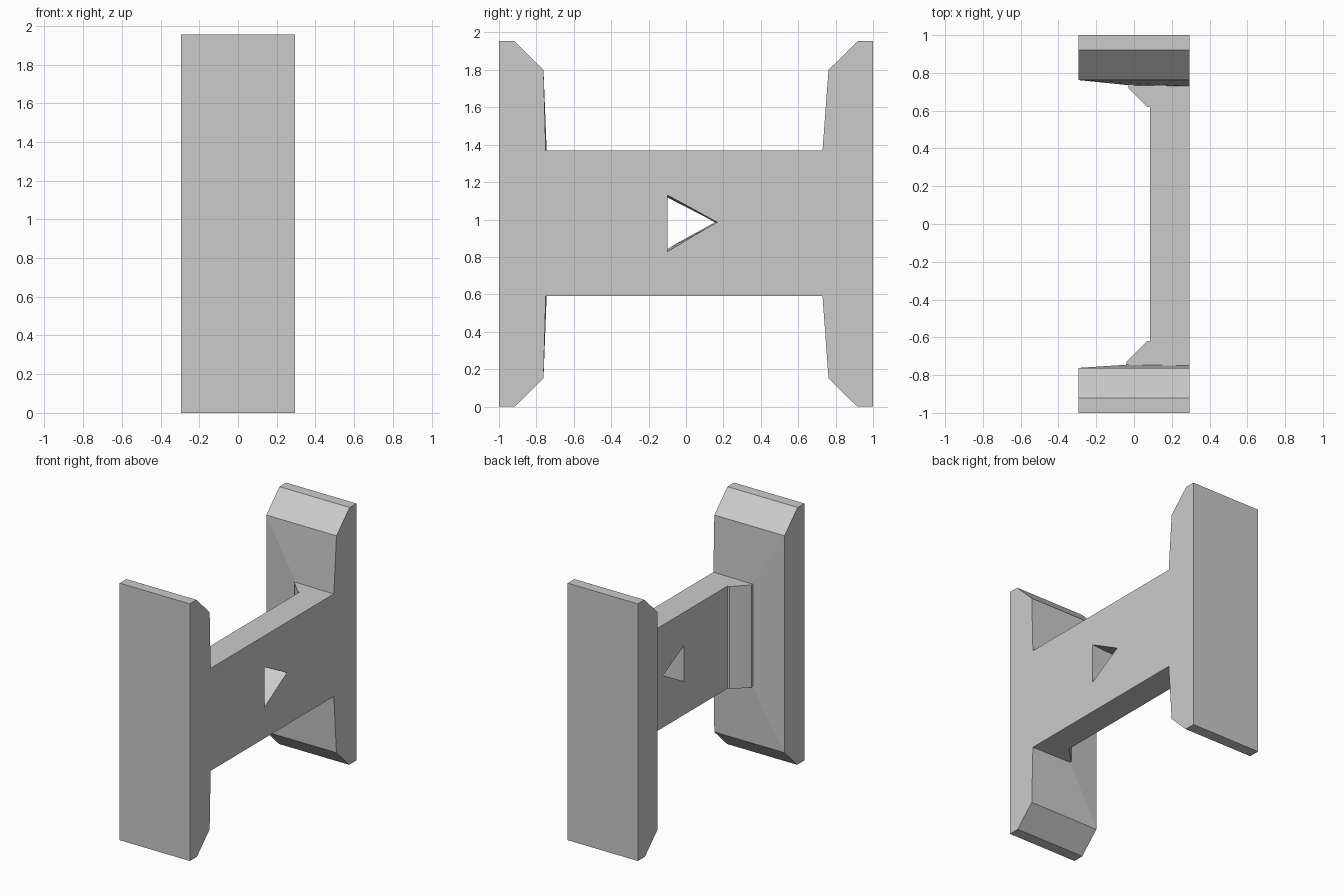
import bpy, bmesh

if "Cube" in bpy.data.objects:
    bpy.data.objects.remove(bpy.data.objects["Cube"])

X, H = 0.295, 1.955          # half depth, full height
Z0, Z1 = 0.59, 1.37          # web bottom and top
bm = bmesh.new()


def face(pts):
    bm.faces.new([bm.verts.new(p) for p in pts])


def flange(s, mid, root_y, back_x, back_y):
    """End plate whose inner side slopes in towards the web."""
    top = [(s, H), (s * 0.92, H), (mid, 1.80)]
    bot = [(mid, 0.15), (s * 0.915, 0), (s, 0)]
    # side outlines
    face([(X, y, z) for y, z in top + [(root_y, Z1), (root_y, Z0)] + bot])
    face([(-X, y, z) for y, z in top + bot])
    # outer face, caps and bevels
    for a, b in [(top[0], top[1]), (top[1], top[2]), (bot[0], bot[1]),
                 (bot[1], bot[2]), (bot[2], top[0])]:
        face([(X, *a), (X, *b), (-X, *b), (-X, *a)])
    # sloping inner faces around the web root
    for zi, zo in [(Z1, 1.80), (Z0, 0.15)]:
        face([(-X, mid, zo), (X, mid, zo), (X, root_y, zi), (back_x, back_y, zi)])
    face([(-X, mid, 1.80), (-X, mid, 0.15), (back_x, back_y, Z0), (back_x, back_y, Z1)])


flange(1, 0.762, 0.73, -0.03, 0.735)
flange(-1, -0.762, -0.75, -0.04, -0.745)

# web with angled gussets at both ends
web = [(X, -0.75), (X, 0.73), (-0.03, 0.735), (-0.03, 0.72), (0.07, 0.62),
       (0.085, 0.62), (0.085, -0.62), (0.07, -0.62), (-0.04, -0.73), (-0.04, -0.745)]
for z in (Z0, Z1):
    face([(x, y, z) for x, y in web])
for i, (a, b) in enumerate(zip(web, web[1:] + web[:1])):
    if i not in (1, 9):      # ends open straight into the flanges
        face([(*a, Z0), (*b, Z0), (*b, Z1), (*a, Z1)])


def make_object(name, mesh_bm):
    bmesh.ops.remove_doubles(mesh_bm, verts=mesh_bm.verts, dist=1e-4)
    bmesh.ops.recalc_face_normals(mesh_bm, faces=mesh_bm.faces)
    me = bpy.data.meshes.new(name)
    mesh_bm.to_mesh(me)
    mesh_bm.free()
    ob = bpy.data.objects.new(name, me)
    bpy.context.collection.objects.link(ob)
    return ob


body = make_object("beam_body", bm)

# tapered triangular hole through the web
bm = bmesh.new()


def triangle(x):
    g = (x - 0.085) / (X - 0.085)      # 0 at the back, 1 at the front
    return [(x, -0.10, 0.842 - 0.014 * g), (x, 0.155 + 0.013 * g, 0.985),
            (x, -0.10, 1.118 + 0.012 * g)]


back, front = triangle(0.0), triangle(0.38)
face(back)
face(front)
for i in range(3):
    j = (i + 1) % 3
    face([back[i], back[j], front[j], front[i]])
cutter = make_object("hole_cutter", bm)
cutter.hide_render = True
cutter.hide_viewport = False
cutter.display_type = 'WIRE'

mod = body.modifiers.new("hole", 'BOOLEAN')
mod.operation = 'DIFFERENCE'
mod.solver = 'EXACT'
mod.object = cutter
bpy.context.view_layer.objects.active = body
body.select_set(True)
bpy.ops.object.modifier_apply(modifier=mod.name)
bpy.data.objects.remove(cutter)
